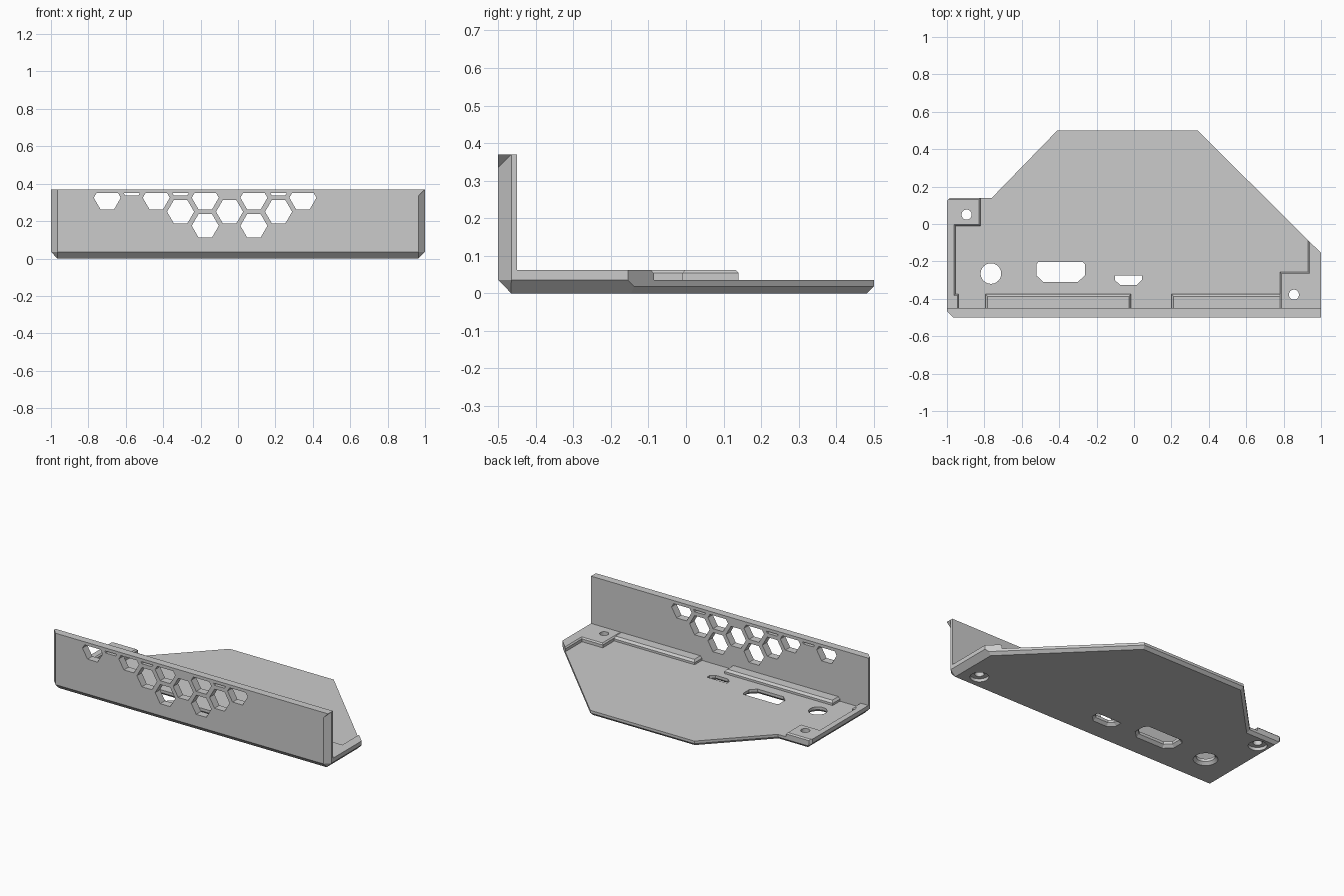
import bpy, bmesh, math
from mathutils import Vector

if "Cube" in bpy.data.objects:
    bpy.data.objects.remove(bpy.data.objects["Cube"])

grey = bpy.data.materials.new("plain grey")
grey.diffuse_color = (0.6, 0.6, 0.6, 1)
grey.use_nodes = True
grey.node_tree.nodes["Principled BSDF"].inputs["Base Color"].default_value = grey.diffuse_color


def offset(pts, ds):
    """Move each polygon edge inward by its own distance (counter-clockwise points)."""
    n = len(pts)
    if not isinstance(ds, (list, tuple)):
        ds = [ds] * n
    lines = []
    for i in range(n):
        a, b = Vector(pts[i]), Vector(pts[(i + 1) % n])
        t = (b - a).normalized()
        normal = Vector((-t.y, t.x))
        lines.append((normal, normal.dot(a) + ds[i]))
    out = []
    for i in range(n):
        (n1, c1), (n2, c2) = lines[i - 1], lines[i]
        det = n1.x * n2.y - n1.y * n2.x
        out.append(((c1 * n2.y - c2 * n1.y) / det, (n1.x * c2 - n2.x * c1) / det))
    return out


def add_loft(bm, levels, upright=False):
    """Stack of matching counter-clockwise outlines, along z or (upright) along y."""
    rings = [[bm.verts.new((u, w, v) if upright else (u, v, w)) for u, v in pts]
             for w, pts in levels]
    n = len(rings[0])
    faces = [bm.faces.new(rings[0][::-1]), bm.faces.new(rings[-1])]
    for lo, hi in zip(rings, rings[1:]):
        for i in range(n):
            j = (i + 1) % n
            faces.append(bm.faces.new((lo[i], lo[j], hi[j], hi[i])))
    if upright:
        bmesh.ops.reverse_faces(bm, faces=faces)


def finish(bm, name):
    mesh = bpy.data.meshes.new(name)
    bm.to_mesh(mesh)
    bm.free()
    mesh.materials.append(grey)
    ob = bpy.data.objects.new(name, mesh)
    bpy.context.collection.objects.link(ob)
    return ob


def solid(name, stacks, upright=False):
    bm = bmesh.new()
    for levels in stacks:
        add_loft(bm, levels, upright)
    return finish(bm, name)


def cut(targets, cutter):
    for ob in targets:
        mod = ob.modifiers.new("cut", 'BOOLEAN')
        mod.operation = 'DIFFERENCE'
        mod.solver = 'EXACT'
        mod.object = cutter
        bpy.context.view_layer.objects.active = ob
        bpy.ops.object.modifier_apply(modifier=mod.name)
    bpy.data.objects.remove(cutter)


def circle(x, y, r, n=32):
    return [(x + r * math.cos(2 * math.pi * i / n), y + r * math.sin(2 * math.pi * i / n))
            for i in range(n)]


FLOOR, RIM, TOP, C = 0.035, 0.062, 0.37, 0.035

# base plate: wide bevel under front and sides, small bevel under the back edges
outline = [(-1 + C, -0.5), (1 - C, -0.5), (1, -0.5 + C), (1, -0.155), (0.34, 0.5),
           (-0.41, 0.5), (-0.76, 0.14), (-0.985, 0.14), (-1, 0.125), (-1, -0.5 + C)]
wide = [C, 0.0245, C, 0.018, 0.018, 0.018, 0.018, 0.0275, C, 0.0245]
mid = [0.017, 0.0115, 0.017, 0, 0, 0, 0, 0.003, 0.017, 0.0115]
plate = solid("base_plate", [[(0, offset(outline, wide)), (0.018, offset(outline, mid)),
                              (FLOOR, outline)]])

# front wall with bevelled vertical corners
wall_pts = [(-1 + C, -0.5), (1 - C, -0.5), (1, -0.5 + C), (1, -0.45),
            (-1, -0.45), (-1, -0.5 + C)]
wall = solid("front_wall", [[(FLOOR, wall_pts), (TOP, wall_pts)]])

# square top-right tip of the wall, where the corner bevel runs out
bm = bmesh.new()
for co in [(1 - C, -0.5, TOP - C), (1, -0.5 + C, TOP), (1, -0.5, TOP), (1 - C, -0.5, TOP)]:
    bm.verts.new(co)
bmesh.ops.convex_hull(bm, input=bm.verts)
bmesh.ops.recalc_face_normals(bm, faces=bm.faces)
finish(bm, "wall_corner_tip")


# raised rims and corner pads, with softened inner edges
def rim(name, pts, bevels):
    return solid(name, [[(FLOOR, pts), (RIM - 0.008, pts), (RIM, offset(pts, bevels))]])


b = 0.008
left_pad = rim("left_pad", [(-1, -0.45), (-0.937, -0.45), (-0.937, -0.375), (-0.955, -0.375),
                            (-0.955, -0.01), (-0.82, -0.01), (-0.82, 0.14),
                            (-0.985, 0.14), (-1, 0.125)],
               [0, b, b, b, b, b, b, 0, 0])
right_pad = rim("right_pad", [(0.78, -0.45), (1, -0.45), (1, -0.155), (0.93, -0.0855),
                              (0.93, -0.257), (0.78, -0.257)], [0, 0, 0, b, b, b])
for name, x0, x1 in [("left_ledge", -0.795, -0.015), ("right_ledge", 0.2, 0.78)]:
    pts = [(x0, -0.45), (x1, -0.45), (x1, -0.375), (x0, -0.375)]
    ends = 0.012 if name == "left_ledge" else 0
    solid(name, [[(FLOOR, pts), (RIM - 0.013, pts),
                  (RIM, offset(pts, [0, ends, 0.013, 0.012]))]])

# screw holes with counterbores from below
for x, y, pad in [(-0.895, 0.05, left_pad), (0.855, -0.378, right_pad)]:
    cut([plate, pad], solid("screw_cutter", [[
        (-0.02, circle(x, y, 0.055)), (0.02, circle(x, y, 0.055)),
        (0.0201, circle(x, y, 0.027)), (0.1, circle(x, y, 0.027))]]))

# round and slotted port openings, flared from below
ports = [circle(-0.765, -0.265, 0.055),
         [(-0.485, -0.31), (-0.3, -0.31), (-0.263, -0.275), (-0.263, -0.215),
          (-0.275, -0.202), (-0.51, -0.202), (-0.522, -0.215), (-0.522, -0.275)],
         [(-0.075, -0.325), (0.015, -0.325), (0.042, -0.3), (0.042, -0.275),
          (-0.102, -0.275), (-0.102, -0.3)]]
cut([plate], solid("port_cutter", [[(-0.005, offset(p, -0.022)), (0.017, p), (0.1, p)]
                                   for p in ports]))

# honeycomb vents, trimmed flat below the top edge of the wall
H, R, LIMIT = 0.0625, 0.0722, 0.35
rows = [(0.175, (-0.175, 0.085)), (0.25, (-0.307, -0.045, 0.217)),
        (0.325, (-0.699, -0.437, -0.175, 0.085, 0.347)), (0.40, (-0.568, -0.307, 0.217))]
vents = []
for z, xs in rows:
    heights = [z - H] + [z] * (z < LIMIT) + [min(z + H, LIMIT)]
    half = [(R - abs(h - z) / H * R / 2, h) for h in heights]
    for x in xs:
        pts = [(x + w, h) for w, h in half] + [(x - w, h) for w, h in reversed(half)]
        vents.append([(-0.6, pts), (-0.4, pts)])
cut([wall], solid("vent_cutter", vents, upright=True))
